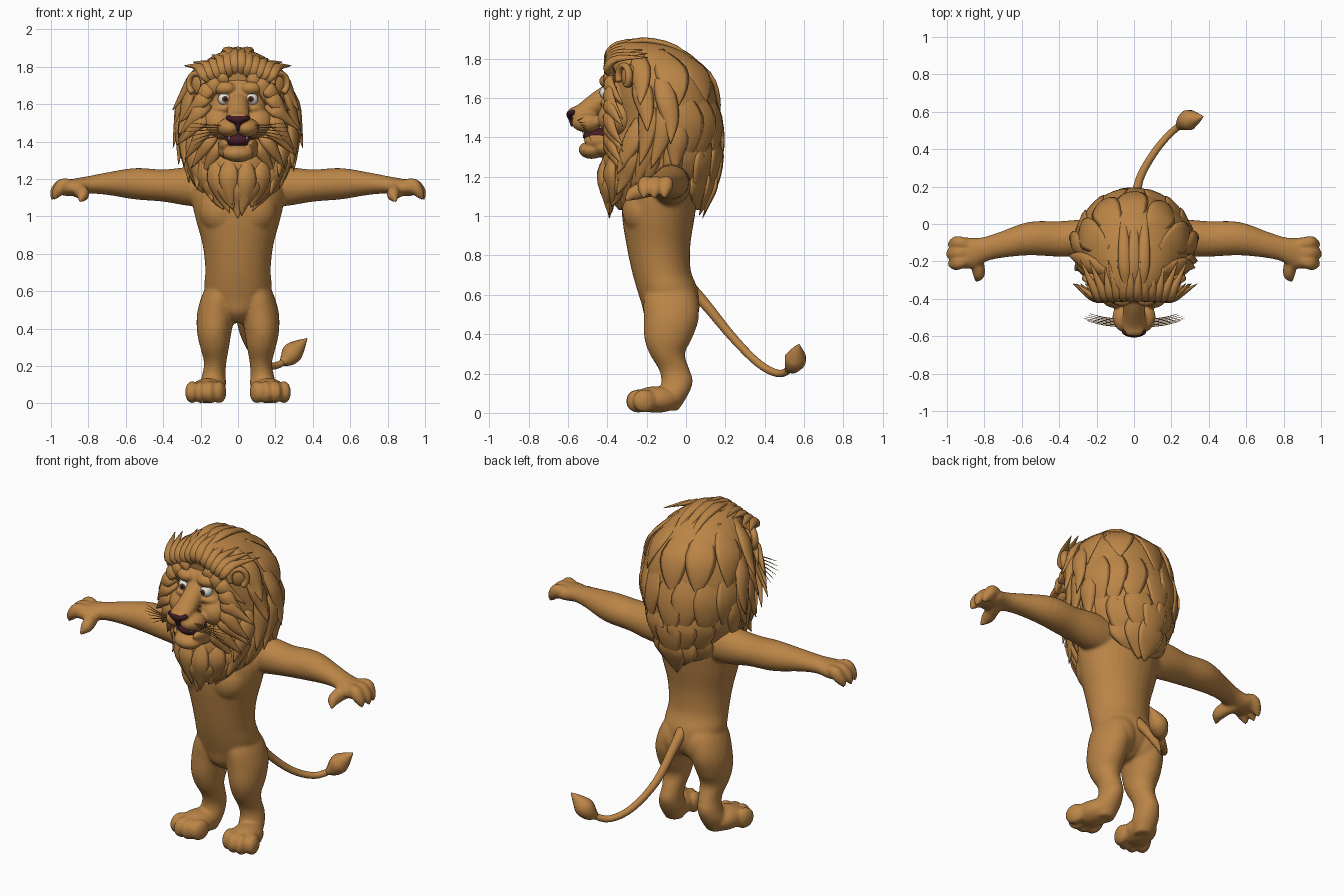
import bpy, bmesh, math, random
from mathutils import Vector, Matrix

random.seed(4)
cube = bpy.data.objects.get("Cube")
if cube:
    bpy.data.objects.remove(cube)


def material(name, rgb):
    m = bpy.data.materials.new(name)
    m.use_nodes = True
    m.diffuse_color = (*rgb, 1)
    m.node_tree.nodes["Principled BSDF"].inputs["Base Color"].default_value = (*rgb, 1)
    return m


FUR = material("tan fur", (0.50, 0.235, 0.062))
WHITE = material("eye white", (0.8, 0.78, 0.75))
IRIS = material("brown iris", (0.13, 0.045, 0.02))
BLACK = material("black pupil", (0.01, 0.008, 0.008))
NOSE = material("maroon nose", (0.045, 0.01, 0.015))
MOUTH = material("dark mouth", (0.065, 0.012, 0.022))


def finish(name, bm, mats, voxel=0, smooth=0):
    bmesh.ops.recalc_face_normals(bm, faces=bm.faces[:])
    for f in bm.faces:
        f.smooth = True
    me = bpy.data.meshes.new(name)
    bm.to_mesh(me)
    bm.free()
    for m in mats:
        me.materials.append(m)
    ob = bpy.data.objects.new(name, me)
    bpy.context.scene.collection.objects.link(ob)
    if voxel:
        r = ob.modifiers.new("fuse", 'REMESH')
        r.mode, r.voxel_size, r.use_smooth_shade = 'VOXEL', voxel, True
        s = ob.modifiers.new("soften", 'SMOOTH')
        s.factor, s.iterations = 0.5, smooth
    return ob


def sweep(bm, stations, up, n=16, sub=4, axis=None):
    """Skin ellipses (x, y, z, half width, half depth) along a smooth path."""
    st = [Vector(s) for s in stations]
    st = [st[0]] + st + [st[-1]]
    pts = []
    for a, b, c, d in zip(st, st[1:], st[2:], st[3:]):
        for k in range(sub):
            t = k / sub
            pts.append(b + (c - a) * (t / 2) + (a * 2 - b * 5 + c * 4 - d) * (t * t / 2)
                       + (b * 3 - a - c * 3 + d) * (t ** 3 / 2))
    pts.append(st[-1])
    rings = []
    for i, p in enumerate(pts):
        tan = axis or (pts[min(i + 1, len(pts) - 1)] - pts[max(i - 1, 0)]).to_3d().normalized()
        side = tan.cross(Vector(up)).normalized()
        other = side.cross(tan)
        rings.append([bm.verts.new(p.to_3d() + side * (math.cos(w) * max(p[3], .001))
                                   + other * (math.sin(w) * max(p[4], .001)))
                      for w in (math.tau * j / n for j in range(n))])
    for r0, r1 in zip(rings, rings[1:]):
        for j in range(n):
            bm.faces.new((r0[j], r0[(j + 1) % n], r1[(j + 1) % n], r1[j]))
    bm.faces.new(rings[0])
    bm.faces.new(rings[-1])


def ball(bm, c, r, turn=0, seg=24):
    m = Matrix.Translation(c) @ Matrix.Rotation(turn, 4, 'Z') @ Matrix.Diagonal((*r, 1))
    bmesh.ops.create_uvsphere(bm, u_segments=seg, v_segments=seg // 2, radius=1, matrix=m)


def flip(stations, s):
    return [(p[0] * s, *p[1:]) for p in stations]


UPRIGHT = Vector((0, 0, 1))

# Body: torso, legs, feet, arms and hands fused into one skin
bm = bmesh.new()
sweep(bm, [(0, -.09, .43, .03, .06), (0, -.085, .48, .1, .12), (0, -.08, .55, .165, .145),
           (0, -.095, .63, .18, .155), (0, -.125, .72, .175, .15), (0, -.14, .85, .19, .162),
           (0, -.14, 1.0, .23, .185), (0, -.13, 1.12, .25, .19), (0, -.12, 1.22, .22, .17),
           (0, -.12, 1.3, .15, .12)], (0, -1, 0), 32, 4, UPRIGHT)
LEG = [(.08, -.09, .66, .07, .1), (.1, -.08, .58, .092, .135), (.117, -.075, .48, .102, .14),
       (.127, -.09, .38, .092, .122), (.125, -.095, .3, .077, .09), (.122, -.06, .22, .06, .078),
       (.128, -.045, .16, .062, .08), (.135, -.065, .09, .07, .075), (.138, -.09, .012, .05, .05)]
ARM = [(.1, -.08, 1.15, .1, .1), (.25, -.075, 1.16, .1, .105), (.4, -.08, 1.165, .095, .086),
       (.55, -.078, 1.175, .09, .084), (.7, -.11, 1.175, .07, .06), (.8, -.135, 1.168, .065, .047),
       (.88, -.155, 1.155, .085, .046), (.94, -.155, 1.15, .075, .04)]
for s in (1, -1):
    sweep(bm, flip(LEG, s), (0, -1, 0), 24, 4, UPRIGHT)
    sweep(bm, flip(ARM, s), (0, 0, 1), 24)
    ball(bm, (s * .085, -.215, 1.03), (.125, .11, .13))
    ball(bm, (s * .08, -.04, .54), (.1, .11, .12))
    ball(bm, (s * .163, -.15, .068), (.088, .125, .068), s * .2)
    for x, y in ((.1, -.225), (.147, -.245), (.198, -.243), (.245, -.21)):
        ball(bm, (s * x, y, .06), (.036, .062, .06), s * .25)
    for y, reach in ((-.1, .975), (-.153, .985), (-.205, .975)):
        sweep(bm, flip([(.87, y * .6 - .06, 1.16, .03, .03), (.93, y, 1.17, .036, .036),
                        (reach - .02, y - .005, 1.145, .034, .038), (reach, y - .008, 1.115, .024, .024),
                        (reach + .012, y - .01, 1.088, .006, .006)], s), (0, 1, 0))
    sweep(bm, flip([(.86, -.16, 1.145, .045, .036), (.835, -.225, 1.13, .042, .036),
                    (.83, -.27, 1.112, .036, .033), (.84, -.295, 1.09, .018, .016),
                    (.845, -.31, 1.075, .005, .005)], s), (1, 0, 0))
finish("body", bm, [FUR], .009, 8)

# Tail and its tuft
bm = bmesh.new()
sweep(bm, [(0, .03, .62, .035, .035), (.005, .1, .55, .027, .027), (.03, .24, .38, .022, .022),
           (.1, .37, .25, .02, .02), (.18, .47, .2, .019, .019), (.25, .53, .225, .018, .018),
           (.29, .55, .26, .015, .015)], (1, 0, 0))
finish("tail", bm, [FUR])
bm = bmesh.new()
sweep(bm, [(.235, .515, .215, .015, .015), (.265, .54, .24, .045, .045), (.295, .557, .275, .055, .055),
           (.33, .565, .31, .035, .035), (.37, .575, .348, .002, .002)], (0, 1, 0), 10)
finish("tail_tuft", bm, [FUR])

# Head: skull, brows, cheeks, muzzle and open jaw fused
bm = bmesh.new()
ball(bm, (0, -.25, 1.6), (.19, .18, .2))
sweep(bm, [(0, -.36, 1.61, .075, .08), (0, -.43, 1.585, .06, .06), (0, -.5, 1.54, .062, .052),
           (0, -.55, 1.525, .062, .038), (0, -.583, 1.528, .052, .025), (0, -.598, 1.53, .03, .01)], UPRIGHT)
ball(bm, (0, -.48, 1.336), (.083, .066, .046))
ball(bm, (0, -.4, 1.35), (.11, .1, .055))
for s in (1, -1):
    ball(bm, (s * .105, -.34, 1.5), (.09, .11, .09))
    ball(bm, (s * .052, -.505, 1.475), (.062, .078, .05), -s * .3)
    ball(bm, (s * .072, -.395, 1.685), (.06, .045, .038), s * .3)
    ball(bm, (s * .085, -.395, 1.577), (.055, .04, .025), s * .3)
    ball(bm, (s * .08, -.455, 1.385), (.02, .07, .03), -s * .3)
finish("head", bm, [FUR], .008, 4)

bm = bmesh.new()
ball(bm, (0, -.44, 1.408), (.08, .085, .042))
finish("mouth", bm, [MOUTH])

# Nose: a wide top narrowing to the lip
bm = bmesh.new()
sweep(bm, [(0, -.573, 1.542, .045, .014), (0, -.576, 1.532, .064, .025), (0, -.578, 1.518, .06, .029),
           (0, -.576, 1.503, .034, .028), (0, -.572, 1.488, .014, .024), (0, -.565, 1.455, .005, .02)],
      (0, -1, 0), 16, 4, UPRIGHT)
finish("nose", bm, [NOSE])

# Teeth
bm = bmesh.new()
for s in (1, -1):
    sweep(bm, [(s * .048, -.52, 1.435, .006, .006), (s * .048, -.52, 1.418, .005, .005),
               (s * .048, -.517, 1.4, .001, .001)], (0, 1, 0), 8)
finish("teeth", bm, [WHITE])

# Eyes, coloured in rings about the gaze, and ears
for s, label in ((1, "left"), (-1, "right")):
    bm = bmesh.new()
    c = Vector((s * .073, -.405, 1.627))
    gaze = Vector((-s * .15, -1, 0)).normalized()
    turn = Vector((0, 0, 1)).rotation_difference(gaze).to_matrix().to_4x4()
    bmesh.ops.create_uvsphere(bm, u_segments=24, v_segments=24, radius=.034,
                              matrix=Matrix.Translation(c) @ turn)
    for f in bm.faces:
        a = (f.calc_center_median() - c).angle(gaze)
        f.material_index = 2 if a < .3 else 1 if a < .56 else 0
    finish(label + "_eye", bm, [WHITE, IRIS, BLACK])

    bm = bmesh.new()
    e = Vector((s * .222, -.315, 1.71))
    ball(bm, e + Vector((-s * .015, .025, 0)), (.055, .03, .06), s * .6)
    out = Vector((s * math.sin(.6), -math.cos(.6), 0))
    across = Vector((math.cos(.6), s * math.sin(.6), 0))
    rim = []
    for k in range(10):
        w = math.radians(-60 + k * 30)
        q = e + across * (s * .048 * math.cos(w)) + Vector((0, 0, .055 * math.sin(w)))
        rim.append((*q, .016, .02))
    sweep(bm, rim, out, 10, 2)
    finish(label + "_ear", bm, [FUR])

# Whiskers
bm = bmesh.new()
for s in (1, -1):
    for k in range(6):
        z, y = 1.49 - .012 * k, -.55 + .008 * k
        sweep(bm, flip([(.07, y, z - .005, .003, .003), (.16, y + .01, z - .002 * k, .003, .003),
                        (.27 - .012 * abs(k - 2), y + .03, z - .012 * k + .01, .001, .001)], s), UPRIGHT, 5, 3)
finish("whiskers", bm, [FUR])

# Mane: a core shell with layered locks (y, z, half width, half depth)
MANE = [(-.13, 1.03, .06, .21), (-.13, 1.1, .14, .265), (-.135, 1.2, .22, .292), (-.12, 1.32, .275, .3),
        (-.09, 1.45, .305, .265), (-.11, 1.6, .3, .265), (-.135, 1.72, .265, .25), (-.185, 1.82, .185, .21),
        (-.225, 1.87, .11, .145), (-.24, 1.893, .03, .04)]


def on_mane(ang, z, out):
    z = min(max(z, MANE[0][1]), MANE[-1][1])
    for a, b in zip(MANE, MANE[1:]):
        if z <= b[1]:
            y, _, rx, ry = Vector(a).lerp(Vector(b), (z - a[1]) / (b[1] - a[1]))
            break
    p = Vector((rx * math.sin(ang), y - ry * math.cos(ang), z))
    nrm = (p - Vector((0, -.11, min(z, 1.45)))).normalized()
    return p + nrm * out, nrm


def lock(bm, pts, up, w, thick=.024):
    shape = ((.4, .4), (1, 1), (.7, .8), (.03, .08))
    sweep(bm, [(*p, w * a, thick * b) for p, (a, b) in zip(pts, shape)], up, 8, 3)


bm = bmesh.new()
sweep(bm, [(0, y, z, rx, ry) for y, z, rx, ry in MANE], (0, -1, 0), 40, 4, UPRIGHT)
for row, (z0, length, count) in enumerate([(1.84, .3, 10), (1.74, .34, 14), (1.62, .34, 16),
                                           (1.5, .32, 16), (1.4, .3, 18), (1.31, .27, 18), (1.24, .22, 16)]):
    for k in range(count):
        ang = math.tau * (k + .5 * (row % 2)) / count
        front = math.cos(ang)
        back = front < -.25
        # face opening, and broad sparse locks behind
        if (z0 > 1.33 and front > .7) or (back and row % 2):
            continue
        flare = .004 if back else .02 + .042 * abs(math.sin(ang))
        if front > .4 and z0 < 1.45:
            flare += .03
        size = length * random.uniform(.85, 1.15)
        sway = random.uniform(-.14, .14)
        lift = .006 if back else .022
        pts, up = [], None
        for t, o in ((0, -.014), (.35, lift * .4), (.7, lift), (1, flare)):
            p, nrm = on_mane(ang + sway * t, z0 - size * t, o)
            p.z = z0 - size * t
            pts.append(p)
            up = up or nrm
        lock(bm, pts, up, .085 if back else .055, .014 if back else .024)
for s in (1, -1):
    # locks framing the face
    for k in range(9):
        th = math.radians(24 + 15 * k)
        sx, cz = math.sin(th), math.cos(th)
        jag = random.uniform(-.03, .03)
        lock(bm, [(s * .15 * sx, -.36, 1.57 + .2 * cz), (s * .2 * sx, -.395, 1.55 + .22 * cz),
                  (s * .25 * sx, -.375, 1.48 + .23 * cz + jag), (s * (.31 * sx + jag), -.32, 1.4 + .24 * cz + jag)],
             (s * sx * .5, -1, .2), .045, .022)
    # swept-back crest, parted to both sides
    for k in range(6):
        x = .012 + .026 * k
        jag = random.uniform(-.02, .02)
        lock(bm, [(s * x, -.37, 1.76 - x * .35), (s * x * 1.25, -.395, 1.815 - x * .4),
                  (s * x * 1.5, -.345, 1.878 - x * .55), (s * (x * 1.9 + jag), -.21 + jag, 1.912 - x * .75)],
             (0, -1, 1), .036, .022)
# ridge over the crown
for i in (-1, 0, 1):
    lock(bm, [(i * .04, -.34, 1.865), (i * .05, -.22, 1.892), (i * .055, -.05, 1.855), (i * .06, .1, 1.735)],
         (0, .3, 1), .035, .016)
finish("mane", bm, [FUR])
